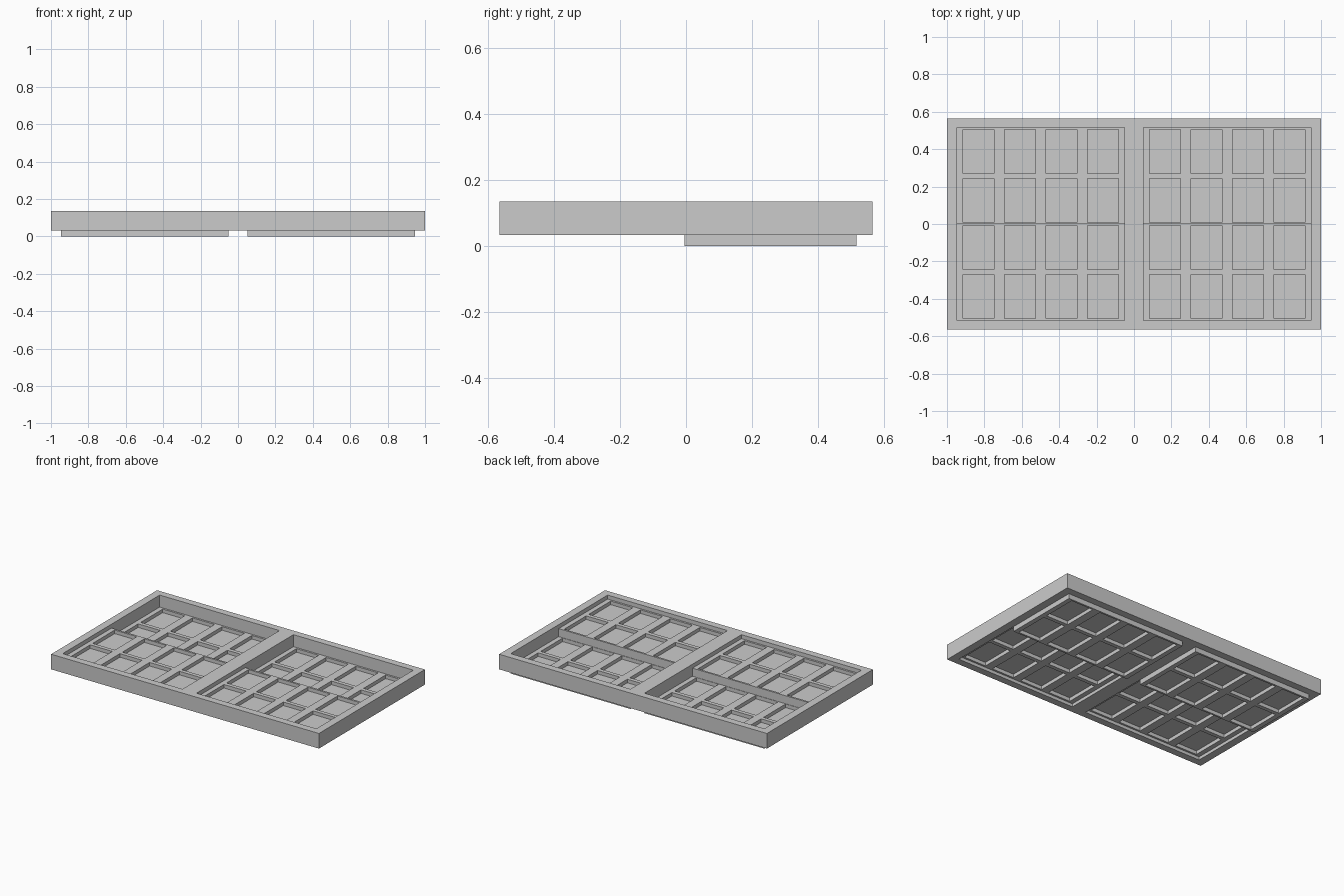
import bpy, bmesh

if "Cube" in bpy.data.objects:
    bpy.data.objects.remove(bpy.data.objects["Cube"])


def new_object(name, bm):
    bmesh.ops.remove_doubles(bm, verts=bm.verts, dist=1e-5)
    bmesh.ops.recalc_face_normals(bm, faces=bm.faces)
    me = bpy.data.meshes.new(name)
    bm.to_mesh(me)
    bm.free()
    ob = bpy.data.objects.new(name, me)
    bpy.context.collection.objects.link(ob)
    return ob


def breaks(lo, hi, n, edge, bar):
    """Solid/hole boundaries for n openings between lo and hi."""
    w = (hi - lo - 2 * edge - (n - 1) * bar) / n
    out, p = [lo], lo + edge
    for _ in range(n):
        out += [p, p + w]
        p += w + bar
    return out + [hi]


def lattice(name, xs, ys, z0, z1):
    """Flat plate with a rectangular hole at every odd cell."""
    bm = bmesh.new()
    nx, ny = len(xs) - 1, len(ys) - 1

    def solid(i, j):
        return 0 <= i < nx and 0 <= j < ny and not (i % 2 and j % 2)

    def quad(*pts):
        bm.faces.new([bm.verts.new(p) for p in pts])

    for i in range(nx):
        for j in range(ny):
            if not solid(i, j):
                continue
            a, b, c, d = xs[i], xs[i + 1], ys[j], ys[j + 1]
            for z in (z0, z1):
                quad((a, c, z), (b, c, z), (b, d, z), (a, d, z))
            for di, dj, p, q in ((-1, 0, (a, c), (a, d)), (1, 0, (b, c), (b, d)),
                                 (0, -1, (a, c), (b, c)), (0, 1, (a, d), (b, d))):
                if not solid(i + di, j + dj):
                    quad((*p, z0), (*q, z0), (*q, z1), (*p, z1))
    return new_object(name, bm)


def box(name, x0, x1, y0, y1, z0, z1):
    bm = bmesh.new()
    bmesh.ops.create_cube(bm, size=1)
    for v in bm.verts:
        v.co = ((x0 + x1) / 2 + v.co.x * (x1 - x0),
                (y0 + y1) / 2 + v.co.y * (y1 - y0),
                (z0 + z1) / 2 + v.co.z * (z1 - z0))
    return new_object(name, bm)


# Outer frame with central mullion
lattice("window_frame", breaks(-1, 1, 2, 0.053, 0.104),
        breaks(-0.565, 0.565, 1, 0.048, 0), 0.033, 0.135)

# Two sliding sashes per opening, the upper one set lower in depth
T = 0.054
for side, x0, x1 in (("left", -0.947, -0.052), ("right", 0.052, 0.947)):
    for level, y0, y1, z in (("upper", -0.005, 0.517, 0.0),
                             ("lower", -0.517, 0.005, T)):
        lattice(f"{side}_{level}_sash", breaks(x0, x1, 4, 0.032, 0.056),
                breaks(y0, y1, 2, 0.013, 0.027), z, z + T)
        # Glass in the middle of the sash
        box(f"{side}_{level}_glass", x0 + 0.02, x1 - 0.02, y0 + 0.008, y1 - 0.008,
            z + T / 2 - 0.003, z + T / 2 + 0.003)
